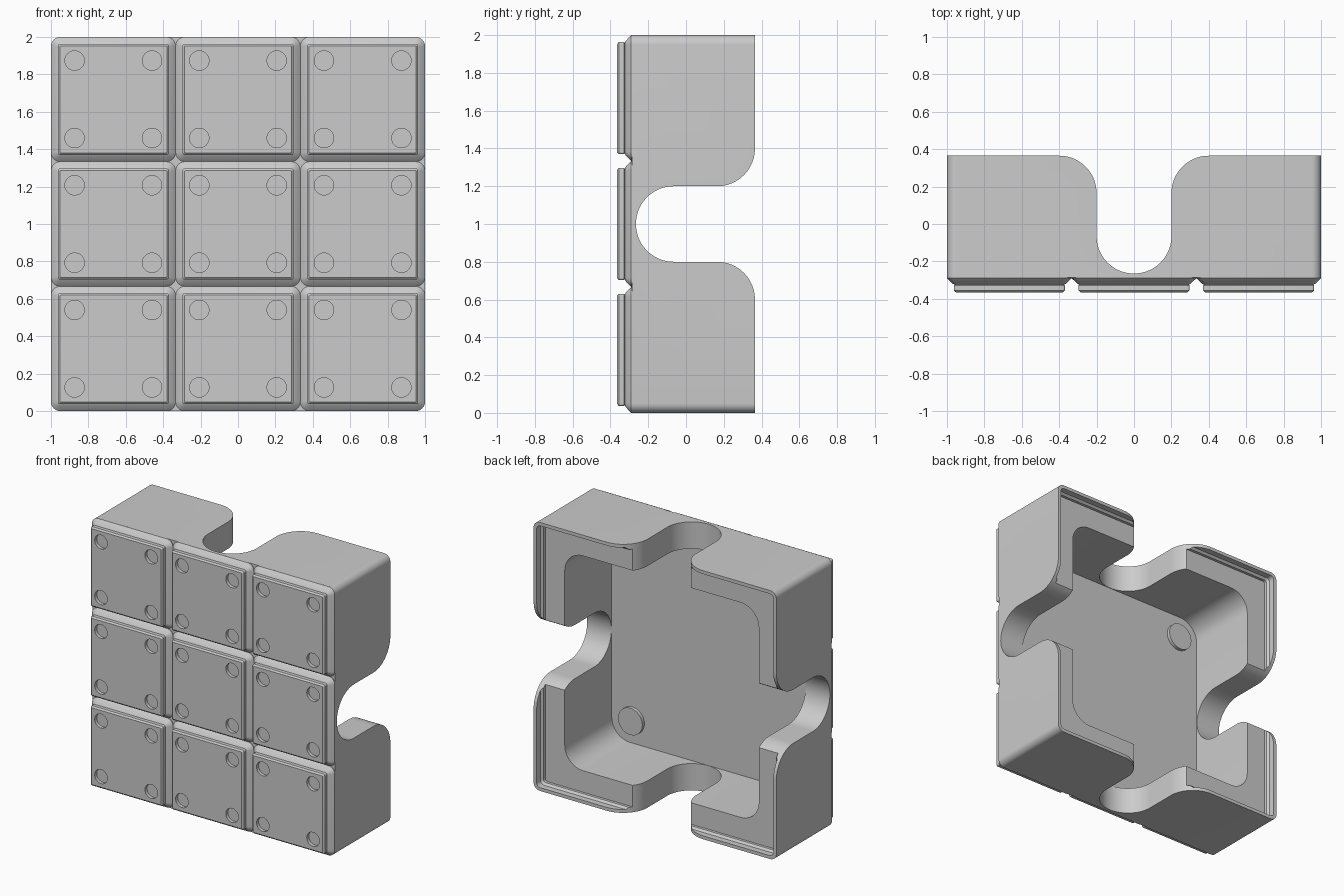
import bpy, bmesh, math
from mathutils import Matrix, Vector

if "Cube" in bpy.data.objects:
    bpy.data.objects.remove(bpy.data.objects["Cube"])

grey = bpy.data.materials.new("plain_grey")
grey.use_nodes = True
colour = (0.6, 0.6, 0.6, 1)
grey.diffuse_color = colour
grey.node_tree.nodes["Principled BSDF"].inputs["Base Color"].default_value = colour


def add_object(name, bm, location=(0, 0, 0)):
    bmesh.ops.recalc_face_normals(bm, faces=bm.faces)
    mesh = bpy.data.meshes.new(name)
    bm.to_mesh(mesh)
    bm.free()
    mesh.materials.append(grey)
    obj = bpy.data.objects.new(name, mesh)
    obj.location = location
    bpy.context.collection.objects.link(obj)
    return obj


def rounded_square(half, radius, y, steps=8):
    """Points of a rounded square facing the front."""
    points = []
    for corner in range(4):
        mid = math.pi / 4 + corner * math.pi / 2
        cx = math.copysign(half - radius, math.cos(mid))
        cz = math.copysign(half - radius, math.sin(mid))
        for i in range(steps + 1):
            a = corner * math.pi / 2 + i / steps * math.pi / 2
            points.append((cx + radius * math.cos(a), y, cz + radius * math.sin(a)))
    return points


def loft(rings):
    """Skin over (half width, corner radius, y) rings, capped at both ends."""
    bm = bmesh.new()
    loops = [[bm.verts.new(p) for p in rounded_square(*r)] for r in rings]
    for a, b in zip(loops, loops[1:]):
        for i in range(len(a)):
            j = (i + 1) % len(a)
            bm.faces.new((a[i], a[j], b[j], b[i]))
    bm.faces.new(loops[0])
    bm.faces.new(loops[-1])
    return bm


def add_disc(bm, x, y, z, radius, depth):
    turn = Matrix.Translation((x, y, z)) @ Matrix.Rotation(math.pi / 2, 4, "X")
    bmesh.ops.create_cone(bm, cap_ends=True, segments=32, radius1=radius,
                          radius2=radius, depth=depth, matrix=turn)


def cut(obj, cutter):
    cutter.hide_render = True
    mod = obj.modifiers.new("cut", "BOOLEAN")
    mod.operation, mod.solver, mod.object = "DIFFERENCE", "EXACT", cutter
    bpy.context.view_layer.objects.active = obj
    bpy.ops.object.modifier_apply(modifier=mod.name)
    bpy.data.objects.remove(cutter)


def smooth(obj):
    bpy.ops.object.select_all(action="DESELECT")
    obj.select_set(True)
    bpy.context.view_layer.objects.active = obj
    bpy.ops.object.shade_smooth_by_angle(angle=math.radians(30))


BACK, FRONT, FLOOR, R = 0.365, -0.285, -0.268, 0.2

# Hollow body: outer wall, stepped back lip, then the cavity
body = add_object("body", loft([
    (1.0, 0.05, FRONT), (1.0, 0.05, BACK),
    (0.975, 0.03, BACK), (0.975, 0.03, BACK - 0.045),
    (0.96, 0.02, BACK - 0.06), (0.96, 0.02, BACK - 0.08),
    (0.8, 0.15, BACK - 0.08), (0.8, 0.15, FLOOR)]), (0, 0, 1))

# Keyhole notches with flared mouths through all four walls
half_profile = [(R * math.sin(i * math.pi / 40), -0.065 - R * math.cos(i * math.pi / 40))
                for i in range(21)]
half_profile += [(2 * R - R * math.cos(i * math.pi / 40), BACK - R + R * math.sin(i * math.pi / 40))
                 for i in range(21)]
half_profile.append((2 * R, BACK + 0.1))
profile = half_profile + [(-u, y) for u, y in reversed(half_profile[1:])]
for axis in "xz":
    bm = bmesh.new()
    along = Vector((1, 0, 0)) if axis == "x" else Vector((0, 0, 1))
    across = Vector((0, 0, 1)) if axis == "x" else Vector((1, 0, 0))
    face = bm.faces.new([bm.verts.new(across * u + Vector((0, y, 0)) - along * 1.2)
                         for u, y in profile])
    side = bmesh.ops.extrude_face_region(bm, geom=[face])["geom"]
    bmesh.ops.translate(bm, vec=along * 2.4,
                        verts=[g for g in side if isinstance(g, bmesh.types.BMVert)])
    cut(body, add_object("notch_cutter", bm, (0, 0, 1)))
smooth(body)

# Low round bosses on the cavity floor
bm = bmesh.new()
for x in (-0.63, 0.63):
    for z in (-0.63, 0.63):
        add_disc(bm, x, FLOOR + 0.005, z, 0.1, 0.04)
smooth(add_object("floor_bosses", bm, (0, 0, 1)))

# One front tile: bevelled base, raised plate and four round sockets
tile = add_object("front_tile", loft([
    (0.3333, 0.05, FRONT), (0.3333, 0.05, FRONT - 0.005),
    (0.302, 0.02, -0.32), (0.292, 0.01, -0.324), (0.297, 0.012, -0.328),
    (0.297, 0.012, -0.355), (0.286, 0.006, -BACK)]))
bm = bmesh.new()
for x in (-0.207, 0.207):
    for z in (-0.207, 0.207):
        add_disc(bm, x, -BACK, z, 0.052, 0.05)
cut(tile, add_object("socket_cutter", bm))
smooth(tile)

# Repeat the tile over the three by three front
for row in range(3):
    for col in range(3):
        copy = tile if row == col == 0 else tile.copy()
        copy.name = f"front_tile_{row + 1}_{col + 1}"
        copy.location = ((col - 1) * 2 / 3, 0, (row + 0.5) * 2 / 3)
        if copy is not tile:
            bpy.context.collection.objects.link(copy)
